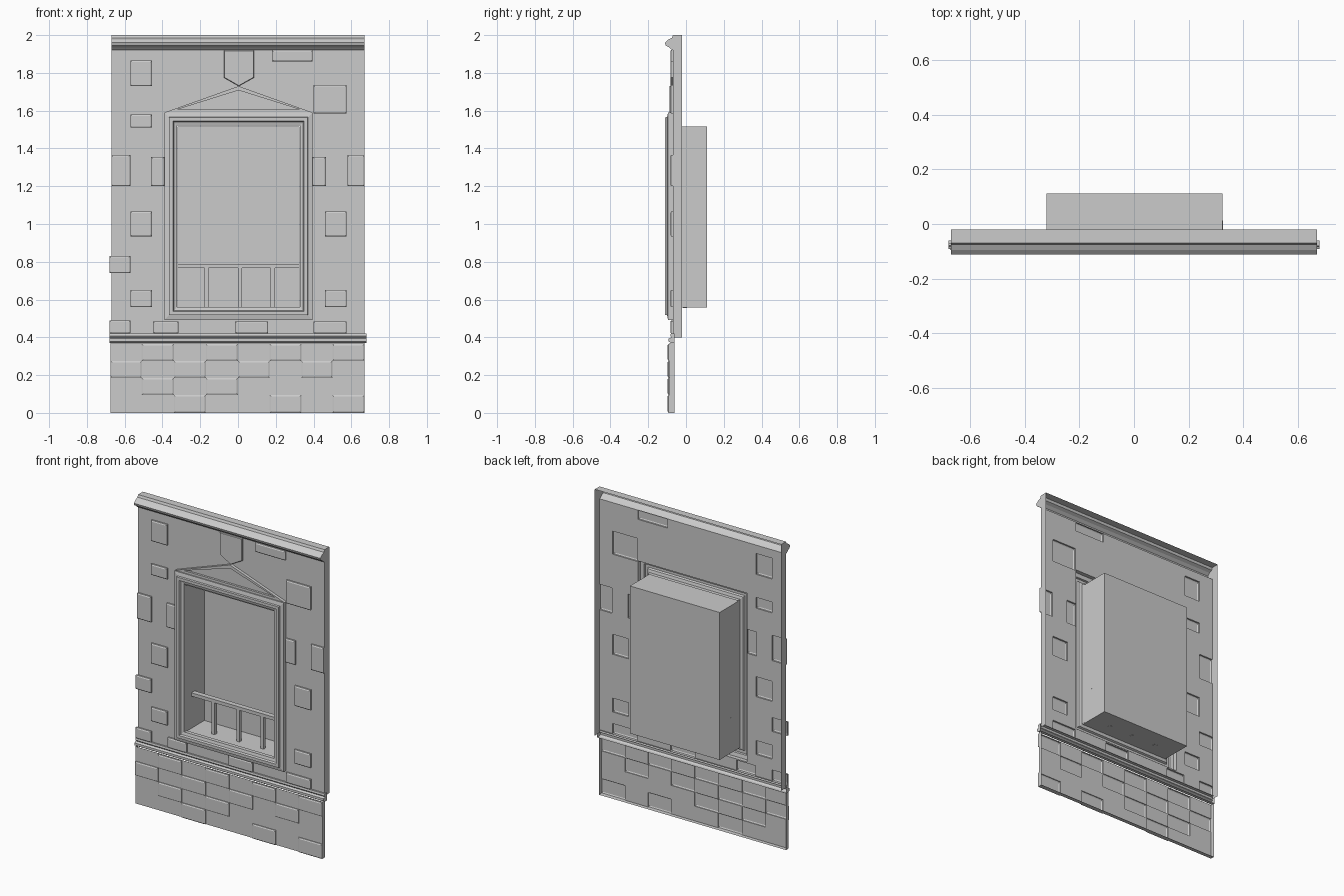
import bpy, bmesh

cube = bpy.data.objects.get("Cube")
if cube:
    bpy.data.objects.remove(cube, do_unlink=True)

stone = bpy.data.materials.new("grey stone")
stone.use_nodes = True
grey = (0.6, 0.6, 0.6, 1)
stone.diffuse_color = grey
stone.node_tree.nodes["Principled BSDF"].inputs["Base Color"].default_value = grey

W = 0.67            # half width of the wall
BACK = -0.02        # back edge of the wall returns
FACE = -0.069       # upper wall face
LOW_FACE, LOW_BACK = -0.088, -0.062
COURSE = 0.42       # bottom of the upper wall
CORNICE = 1.92


def finish(name, bm):
    bmesh.ops.remove_doubles(bm, verts=bm.verts, dist=0.0001)
    bmesh.ops.recalc_face_normals(bm, faces=bm.faces)
    mesh = bpy.data.meshes.new(name)
    bm.to_mesh(mesh)
    bm.free()
    mesh.materials.append(stone)
    obj = bpy.data.objects.new(name, mesh)
    bpy.context.collection.objects.link(obj)
    return obj


def loft(name, rings, cap=True):
    """Join closed rings of points and close the last one."""
    bm = bmesh.new()
    loops = [[bm.verts.new(p) for p in ring] for ring in rings]
    n = len(rings[0])
    for a, b in zip(loops, loops[1:]):
        for i in range(n):
            j = (i + 1) % n
            bm.faces.new((a[i], a[j], b[j], b[i]))
    if cap:
        bm.faces.new(loops[-1])
    return finish(name, bm)


def at(outline, y):
    return [(x, y, z) for x, z in outline]


def rect(x0, x1, z0, z1):
    return [(x0, z0), (x1, z0), (x1, z1), (x0, z1)]


def shrink(outline, d):
    """Move an outline inward by d at its bounding box."""
    lo = [min(c) for c in zip(*outline)]
    hi = [max(c) for c in zip(*outline)]
    return [tuple((l + h) / 2 + (v - (l + h) / 2) * (1 - 2 * d / (h - l))
                  for v, l, h in zip(p, lo, hi)) for p in outline]


def raised(name, outline, base, front, bevel=0.007):
    """Open-backed raised stone with a bevelled front."""
    return loft(name, [at(outline, base), at(outline, front + 0.004),
                       at(shrink(outline, bevel), front)])


def sheet(name, x0, x1, z0, z1, y, holes):
    """Flat wall skin with rectangular openings."""
    xs = sorted({x0, x1} | {x for h in holes for x in h[:2] if x0 < x < x1})
    zs = sorted({z0, z1} | {z for h in holes for z in h[2:] if z0 < z < z1})
    bm = bmesh.new()
    for a, b in zip(xs, xs[1:]):
        for c, d in zip(zs, zs[1:]):
            mx, mz = (a + b) / 2, (c + d) / 2
            if not any(h[0] < mx < h[1] and h[2] < mz < h[3] for h in holes):
                bm.faces.new([bm.verts.new(p) for p in at(rect(a, b, c, d), y)])
    return finish(name, bm)


def returns(name, path, y0, y1):
    """Thin strip running along an x-z path between two depths."""
    bm = bmesh.new()
    for (xa, za), (xb, zb) in zip(path, path[1:]):
        bm.faces.new([bm.verts.new(p) for p in
                      ((xa, y0, za), (xb, y0, zb), (xb, y1, zb), (xa, y1, za))])
    return finish(name, bm)


def moulding(name, profile, half):
    """Hollow moulding swept along x with closed ends."""
    bm = bmesh.new()
    left, right = ([bm.verts.new((s * half, y, z)) for y, z in profile] for s in (-1, 1))
    for i in range(len(profile) - 1):
        bm.faces.new((left[i], left[i + 1], right[i + 1], right[i]))
    bm.faces.new(left)
    bm.faces.new(right)
    return finish(name, bm)


def bar(name, x0, x1, y0, y1, z0, z1):
    bpy.ops.mesh.primitive_cube_add(size=1, location=((x0 + x1) / 2, (y0 + y1) / 2, (z0 + z1) / 2))
    obj = bpy.context.object
    obj.name = name
    obj.scale = (x1 - x0, y1 - y0, z1 - z0)
    obj.data.materials.append(stone)


# Stones of the upper wall: matched pairs first, then the odd ones
blocks = []
for z0, z1 in ((0.56, 0.65), (0.935, 1.065)):
    blocks += [(-0.57, -0.455, z0, z1), (0.46, 0.575, z0, z1)]
blocks += [
    (-W, -0.57, 1.20, 1.365), (0.58, W, 1.20, 1.365),
    (-0.46, -0.39, 1.20, 1.355), (0.395, 0.465, 1.20, 1.355),
    (-0.57, -0.455, 1.73, 1.865), (-0.57, -0.455, 1.51, 1.58),
    (-0.68, -0.57, 0.74, 0.83), (-0.68, -0.57, COURSE, 0.49),
    (0.40, 0.575, 1.585, 1.735), (0.18, 0.395, 1.86, CORNICE)]
blocks += [(x0, x1, COURSE, 0.485) for x0, x1 in
           ((-0.45, -0.315), (-0.015, 0.16), (0.40, 0.575))]
for b in blocks:
    raised("wall_stone", rect(*b), FACE, -0.083)

# Upper wall skin and its side and top returns
frame = (-0.39, 0.395, 0.493, 1.59)
sheet("upper_wall", -W, W, COURSE, CORNICE, FACE, blocks + [frame])
returns("wall_return", [(-W, 0.40), (-W, 2), (W, 2), (W, 0.40)], FACE, BACK)

# Lower wall with a checkered bond of stones
cols = [-0.675, -0.51, -0.34, -0.17, 0, 0.168, 0.335, 0.50, W]
rows = [0, 0.095, 0.185, 0.275, 0.365]
laid = [(2, 5, 7), (1, 3), (0, 2, 4, 6), (1, 3, 5, 7)]
low = [(cols[c], cols[c + 1], rows[r], rows[r + 1]) for r, cs in enumerate(laid) for c in cs]
for b in low:
    raised("base_stone", rect(*b), LOW_FACE, -0.097)
sheet("lower_wall", cols[0], W, 0, 0.37, LOW_FACE, low)
returns("lower_return", [(cols[0], 0.37), (cols[0], 0), (W, 0), (W, 0.37)], LOW_FACE, LOW_BACK)

# Mouldings
moulding("cornice", [(FACE, 2), (-0.075, 1.985), (-0.095, 1.975), (-0.112, 1.96),
                     (-0.107, 1.945), (-0.09, 1.935), (-0.08, 1.925), (FACE, CORNICE)], W)
moulding("string_course", [(-0.06, COURSE), (-0.08, COURSE), (-0.083, 0.408), (-0.077, 0.40),
                           (-0.092, 0.393), (-0.092, 0.378), (-0.08, 0.37), (-0.06, 0.37)], 0.68)

# Stepped window frame
steps = [(0, FACE), (0, -0.095), (0.024, -0.10), (0.026, -0.112),
         (0.045, -0.112), (0.05, -0.10), (0.068, -0.095), (0.068, -0.07)]
loft("window_frame", [at(shrink(rect(*frame), d), y) for d, y in steps], cap=False)

# Niche box behind the frame
niche = rect(-0.32, 0.325, 0.557, 1.515)
loft("niche", [at(niche, -0.09), at(niche, 0.112)])

# Railing
bar("rail", -0.321, 0.326, -0.022, 0.012, 0.766, 0.788)
for x in (-0.167, 0.01, 0.184):
    bar("baluster", x - 0.011, x + 0.011, -0.016, 0.006, 0.556, 0.77)

# Pediment with a sunken panel, and the keystone above it
outer = [(-0.39, 1.59), (0.395, 1.59), (0.003, 1.73)]
inner = [(-0.325, 1.605), (0.33, 1.605), (0.003, 1.708)]
loft("pediment", [at(outer, FACE), at(outer, -0.088), at(inner, -0.088), at(inner, -0.074)])
raised("keystone", [(-0.075, CORNICE), (-0.075, 1.775), (0.004, 1.73),
                    (0.085, 1.775), (0.085, CORNICE)], FACE, -0.083, 0.003)
